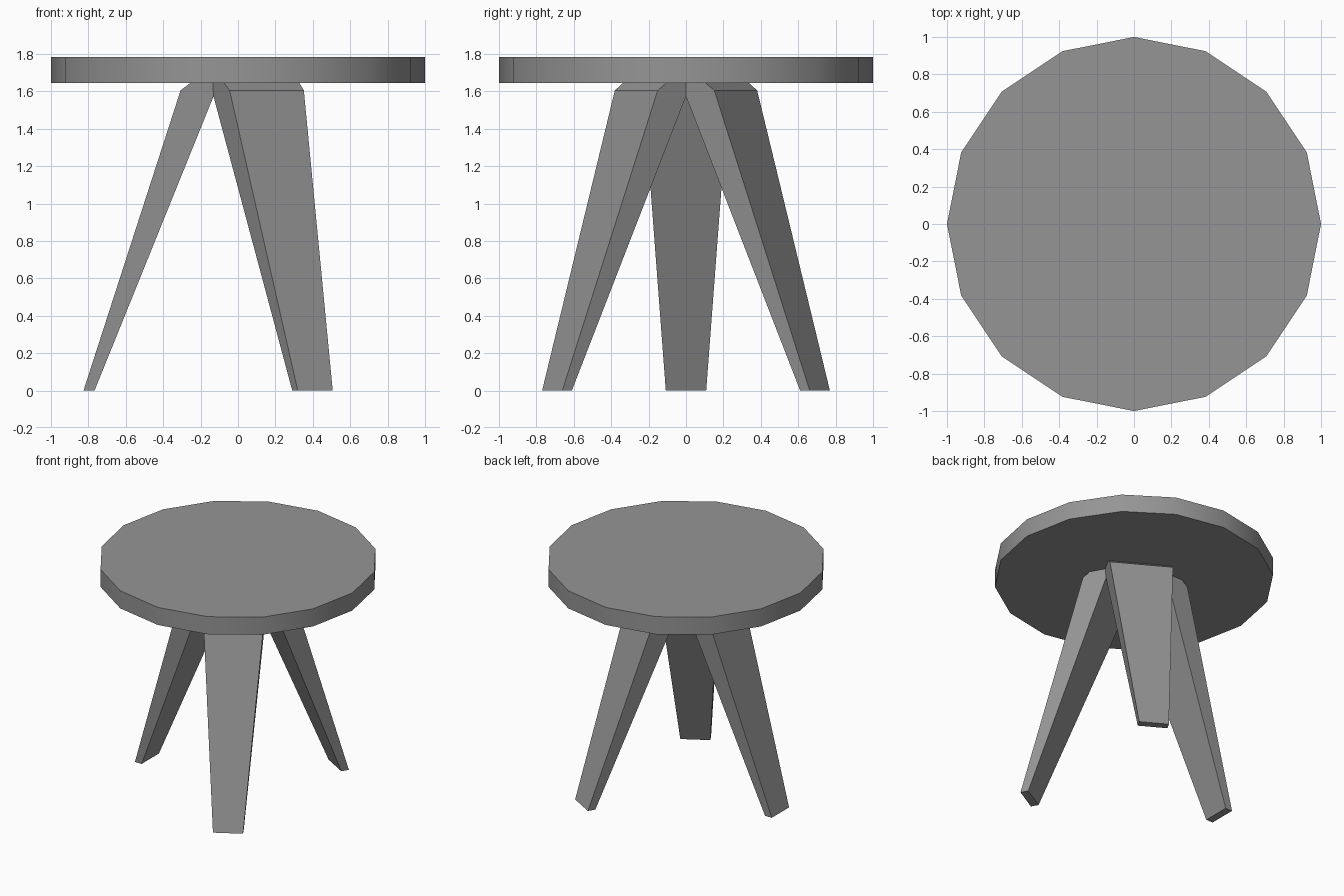
import bpy
import bmesh
import math
from mathutils import Matrix

cube = bpy.data.objects.get("Cube")
if cube:
    bpy.data.objects.remove(cube, do_unlink=True)

# Single grey finish
GREY = (0.3, 0.3, 0.3, 1.0)
grey = bpy.data.materials.new("grey")
grey.use_nodes = True
grey.diffuse_color = GREY
grey.node_tree.nodes["Principled BSDF"].inputs["Base Color"].default_value = GREY

SEAT_BOTTOM, SEAT_TOP = 1.644, 1.783
LEG_COUNT = 3


def add_object(name, bm):
    bmesh.ops.recalc_face_normals(bm, faces=bm.faces)
    mesh = bpy.data.meshes.new(name)
    bm.to_mesh(mesh)
    bm.free()
    mesh.materials.append(grey)
    obj = bpy.data.objects.new(name, mesh)
    bpy.context.collection.objects.link(obj)
    return obj


# Round seat: sixteen-sided disc with a smooth rim
bm = bmesh.new()
bmesh.ops.create_cone(
    bm, cap_ends=True, segments=16, radius1=1, radius2=1,
    depth=SEAT_TOP - SEAT_BOTTOM,
    matrix=Matrix.Translation((0, 0, (SEAT_TOP + SEAT_BOTTOM) / 2)))
seat = add_object("seat", bm)
bpy.ops.object.select_all(action="DESELECT")
seat.select_set(True)
bpy.context.view_layer.objects.active = seat
bpy.ops.object.shade_smooth_by_angle(angle=math.radians(30))

# Leg side profile as (distance from centre, height)
PROFILE = [(0.826, 0), (0.767, 0), (0.132, 1.57), (0.132, SEAT_BOTTOM),
           (0.255, SEAT_BOTTOM), (0.307, 1.605)]


def half_width(z):
    return 0.108 + 0.0755 * z


def make_leg(name, angle):
    """Splayed leg that widens upwards, turned about the centre."""
    bm = bmesh.new()
    sides = [[bm.verts.new((r, s * half_width(z), z)) for r, z in PROFILE]
             for s in (-1, 1)]
    for loop in sides:
        bm.faces.new(loop)
    n = len(PROFILE)
    for i in range(n):
        j = (i + 1) % n
        bm.faces.new((sides[0][i], sides[0][j], sides[1][j], sides[1][i]))
    bm.transform(Matrix.Rotation(angle, 4, "Z"))
    return add_object(name, bm)


# Three legs meeting under the seat
for i, name in enumerate(("back_left_leg", "right_leg", "front_left_leg")):
    make_leg(name, math.radians(60) + i * math.tau / LEG_COUNT)
